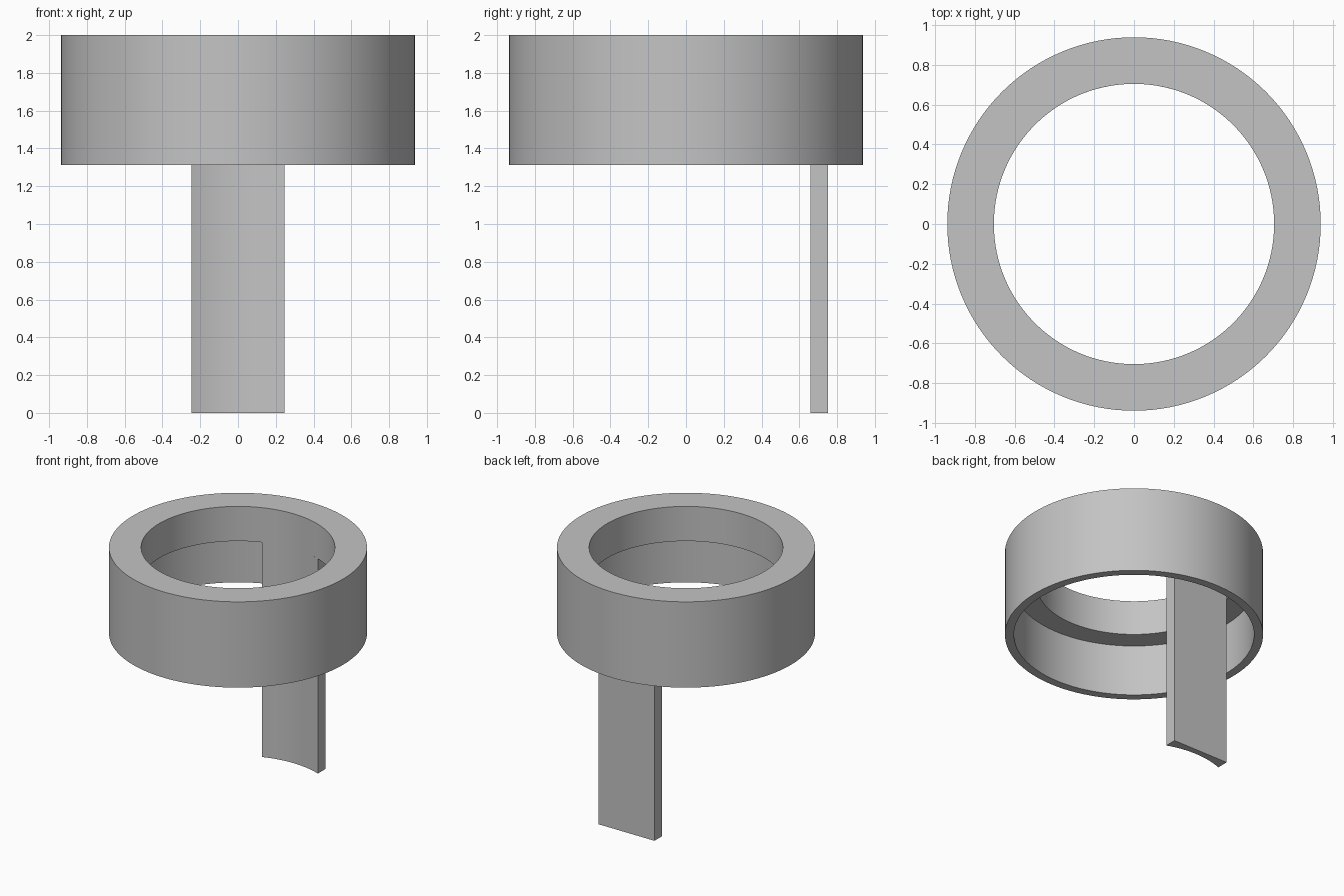
import bpy
import bmesh
from math import asin, cos, sin, tau, radians
from mathutils import Vector

cube = bpy.data.objects.get("Cube")
if cube:
    bpy.data.objects.remove(cube)

# Shared dimensions
OUTER, BORE, RECESS = 0.938, 0.704, 0.873
TOP, LEDGE, RIM = 2.0, 1.722, 1.312
LEG_HALF, LEG_BACK = 0.247, 0.753
SEGMENTS, ARC_STEPS = 128, 16

grey = bpy.data.materials.new("plain grey")
grey.use_nodes = True
colour = (0.55, 0.55, 0.55, 1)
grey.diffuse_color = colour
grey.node_tree.nodes["Principled BSDF"].inputs["Base Color"].default_value = colour


def finish(bm, name):
    """Turn the bmesh into a shaded object with crisp edges."""
    bmesh.ops.recalc_face_normals(bm, faces=bm.faces)
    mesh = bpy.data.meshes.new(name)
    bm.to_mesh(mesh)
    bm.free()
    mesh.materials.append(grey)
    obj = bpy.data.objects.new(name, mesh)
    bpy.context.collection.objects.link(obj)
    bpy.ops.object.select_all(action='DESELECT')
    obj.select_set(True)
    bpy.context.view_layer.objects.active = obj
    bpy.ops.object.shade_smooth_by_angle(angle=radians(30))
    return obj


# Stepped ring: narrow bore above, wider recess below
profile = [(BORE, TOP), (OUTER, TOP), (OUTER, RIM),
           (RECESS, RIM), (RECESS, LEDGE), (BORE, LEDGE)]
bm = bmesh.new()
loops = []
for i in range(SEGMENTS):
    a = tau * i / SEGMENTS
    loops.append([bm.verts.new((r * cos(a), r * sin(a), z)) for r, z in profile])
for i, loop in enumerate(loops):
    following = loops[(i + 1) % SEGMENTS]
    for j in range(len(profile)):
        k = (j + 1) % len(profile)
        bm.faces.new((loop[j], following[j], following[k], loop[k]))
finish(bm, "ring")

# Back leg: flat outside, hollowed inside to follow the bore
half_angle = asin(LEG_HALF / BORE)
outline = [(LEG_HALF, LEG_BACK), (-LEG_HALF, LEG_BACK)]
for i in range(ARC_STEPS + 1):
    a = half_angle * (2 * i / ARC_STEPS - 1)
    outline.append((BORE * sin(a), BORE * cos(a)))
bm = bmesh.new()
base = bm.faces.new([bm.verts.new((x, y, 0)) for x, y in outline])
raised = bmesh.ops.extrude_face_region(bm, geom=[base], use_keep_orig=True)["geom"]
bmesh.ops.translate(bm, vec=Vector((0, 0, LEDGE)),
                    verts=[g for g in raised if isinstance(g, bmesh.types.BMVert)])
finish(bm, "back_leg")
